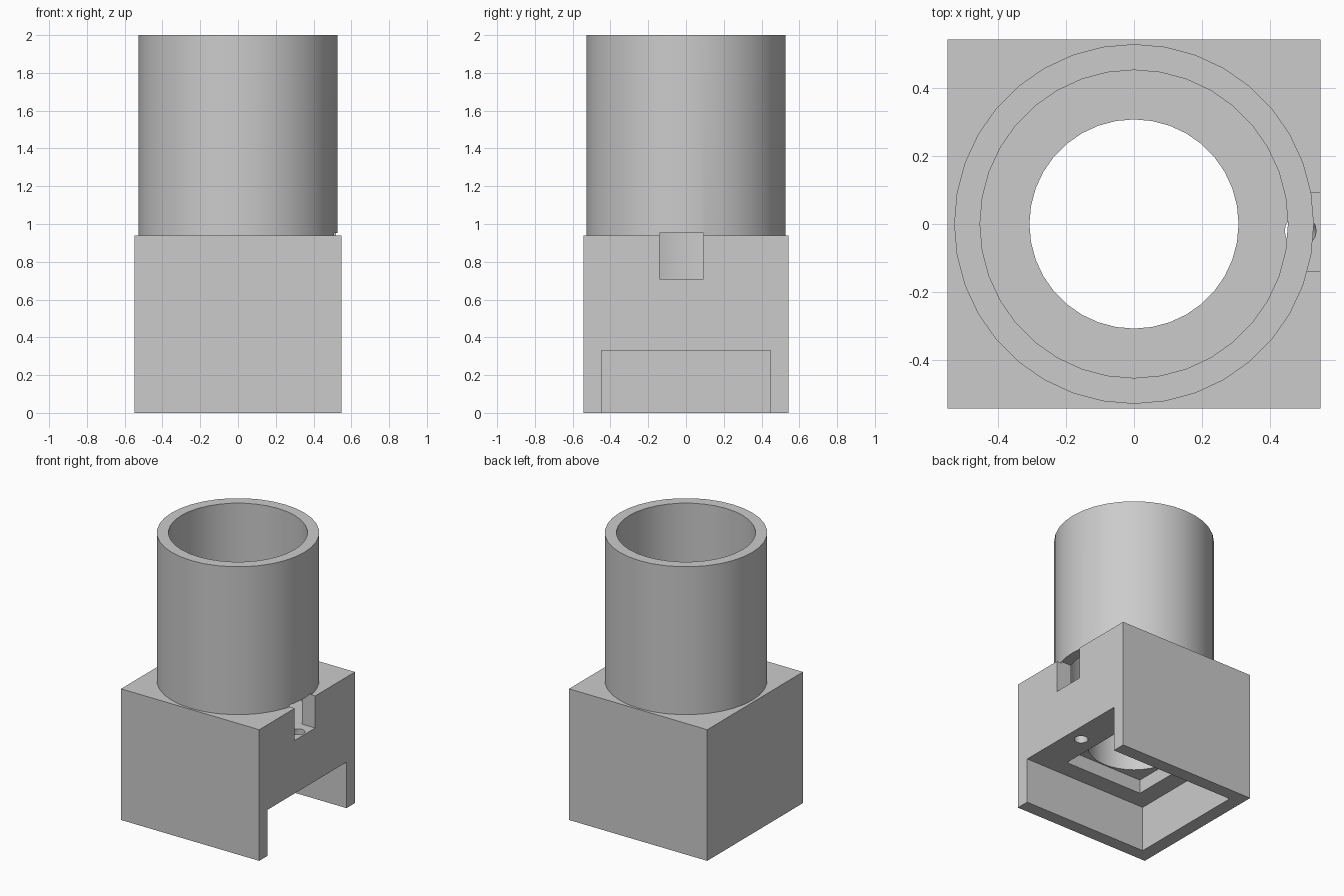
import bpy
import math
from mathutils import Vector

cube = bpy.data.objects.get("Cube")
if cube:
    bpy.data.objects.remove(cube, do_unlink=True)

grey = bpy.data.materials.new("light_grey")
grey.use_nodes = True
grey.diffuse_color = (0.6, 0.6, 0.6, 1)
grey.node_tree.nodes["Principled BSDF"].inputs["Base Color"].default_value = (0.6, 0.6, 0.6, 1)


def box(name, low, high):
    low, high = Vector(low), Vector(high)
    bpy.ops.mesh.primitive_cube_add(size=1, location=(low + high) / 2)
    ob = bpy.context.object
    ob.name = name
    ob.scale = high - low
    bpy.ops.object.transform_apply(location=True, rotation=True, scale=True)
    ob.data.materials.append(grey)
    return ob


def rod(name, radius, start, end, sides=36):
    start, end = Vector(start), Vector(end)
    axis = end - start
    bpy.ops.mesh.primitive_cylinder_add(vertices=sides, radius=radius, depth=axis.length,
                                        location=(start + end) / 2,
                                        rotation=axis.to_track_quat("Z", "Y").to_euler())
    ob = bpy.context.object
    ob.name = name
    bpy.ops.object.transform_apply(location=True, rotation=True, scale=True)
    ob.data.materials.append(grey)
    return ob


def combine(target, tool, operation):
    mod = target.modifiers.new(tool.name, "BOOLEAN")
    mod.operation = operation
    mod.solver = "EXACT"
    mod.object = tool
    bpy.ops.object.select_all(action="DESELECT")
    bpy.context.view_layer.objects.active = target
    target.select_set(True)
    bpy.ops.object.modifier_apply(modifier=mod.name)
    bpy.data.objects.remove(tool, do_unlink=True)


# Square base with the round tube rising from it
W, D, BASE_TOP, FLOOR = 0.548, 0.542, 0.94, 0.71
housing = box("tube_housing", (-W, -D, 0), (W, D, BASE_TOP))
combine(housing, rod("tube", 0.528, (0, 0, 0.8), (0, 0, 2)), "UNION")

# Tube bore, through hole, open-sided bottom slot, square recess, side notch, slanted wire hole
cutters = [
    rod("bore", 0.452, (0, 0, FLOOR), (0, 0, 2.2)),
    rod("through_hole", 0.307, (0, 0, 0.2), (0, 0, 1)),
    box("bottom_slot", (-0.45, -0.447, -0.2), (0.8, 0.447, 0.33)),
    box("square_recess", (-0.315, -0.315, 0.2), (0.315, 0.315, 0.43)),
    box("side_notch", (0.36, -0.14, FLOOR), (0.8, 0.092, 0.953)),
    rod("wire_hole", 0.046, (0.43, -0.02, 0.25), (0.495, -0.02, 0.76), 16),
]
for cutter in cutters:
    combine(housing, cutter, "DIFFERENCE")

# Smooth curved walls, crisp corners
bpy.ops.object.select_all(action="DESELECT")
housing.select_set(True)
bpy.context.view_layer.objects.active = housing
bpy.ops.object.shade_smooth_by_angle(angle=math.radians(30))
